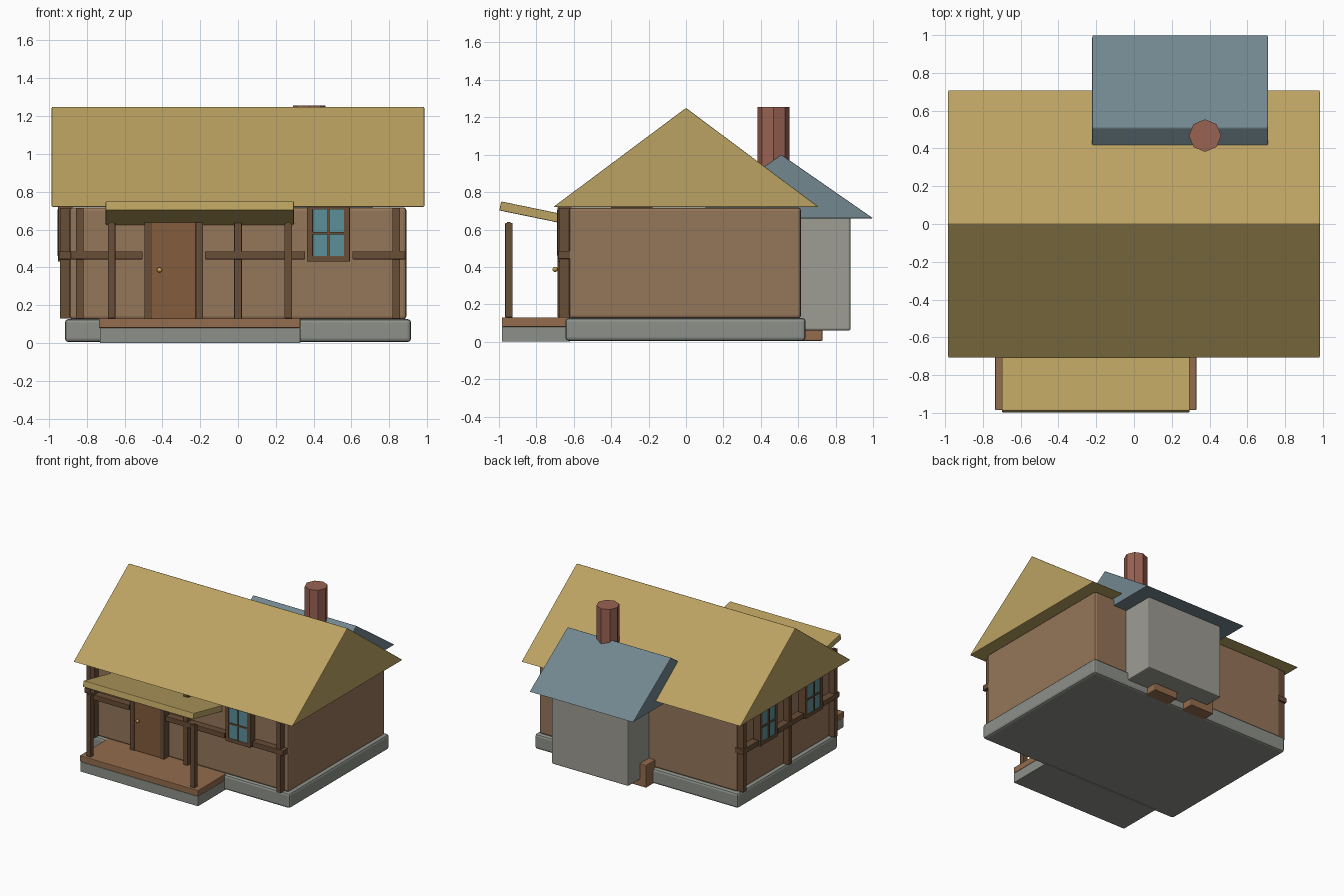
import bpy, math

if "Cube" in bpy.data.objects:
    bpy.data.objects.remove(bpy.data.objects["Cube"])


def material(name, rgb):
    m = bpy.data.materials.new(name)
    m.diffuse_color = (*[(c / 255) ** 2.2 for c in rgb], 1)
    m.use_nodes = True
    m.node_tree.nodes["Principled BSDF"].inputs["Base Color"].default_value = m.diffuse_color
    return m


THATCH = material("thatch", (186, 161, 98))
SLATE = material("slate", (114, 134, 142))
PLASTER = material("plaster", (148, 117, 90))
TIMBER = material("timber", (104, 78, 58))
WOOD = material("wood", (146, 108, 78))
DOOR = material("door_wood", (130, 92, 62))
STONE = material("stone", (140, 144, 136))
RENDER = material("pale_wall", (156, 155, 146))
BRICK = material("brick", (152, 98, 84))
GLASS = material("glass", (92, 142, 152))
BRASS = material("brass", (205, 165, 85))


def make(name, verts, faces, mat, bevel=0):
    me = bpy.data.meshes.new(name)
    me.from_pydata(verts, [], faces)
    me.materials.append(mat)
    ob = bpy.data.objects.new(name, me)
    bpy.context.collection.objects.link(ob)
    if bevel:
        b = ob.modifiers.new("bevel", 'BEVEL')
        b.width, b.segments = bevel, 2
    return ob


def prism(name, profile, x0, x1, mat, bevel=0):
    """Extrude a (y, z) profile, listed counter-clockwise, along x."""
    n = len(profile)
    verts = [(x, y, z) for x in (x0, x1) for y, z in profile]
    faces = [tuple(reversed(range(n))), tuple(range(n, 2 * n))]
    faces += [(i, (i + 1) % n, n + (i + 1) % n, n + i) for i in range(n)]
    return make(name, verts, faces, mat, bevel)


def box(name, x, y, z, mat, bevel=0.004):
    profile = [(y[0], z[0]), (y[1], z[0]), (y[1], z[1]), (y[0], z[1])]
    return prism(name, profile, x[0], x[1], mat, bevel)


def on_wall(side, name, u, z, d, mat, bevel=0.003):
    """Box on the front or left wall: u runs along it, d points outward."""
    if side == "front":
        return box("front_" + name, u, (-0.62 - d[1], -0.62 - d[0]), z, mat, bevel)
    return box("left_" + name, (-0.885 - d[1], -0.885 - d[0]), u, z, mat, bevel)


def post(side, c, z1=0.715, depth=0.056):
    on_wall(side, "post", (c - 0.02, c + 0.02), (0.13, z1), (-0.01, depth), TIMBER)


def rail(side, u0, u1):
    on_wall(side, "rail", (u0, u1), (0.443, 0.485), (-0.01, 0.062), TIMBER)


def window(side, c):
    # surround strips, pane and crossing glazing bars
    for s in (-1, 1):
        a, b = sorted((c + s * 0.082, c + s * 0.113))
        on_wall(side, "window_jamb", (a, b), (0.43, 0.72), (-0.01, 0.066), TIMBER)
    for z in ((0.43, 0.46), (0.705, 0.72)):
        on_wall(side, "window_sill", (c - 0.1, c + 0.1), z, (-0.01, 0.066), TIMBER)
    on_wall(side, "window_pane", (c - 0.085, c + 0.085), (0.455, 0.708), (-0.01, 0.062), GLASS, 0)
    on_wall(side, "window_bar", (c - 0.006, c + 0.006), (0.46, 0.705), (0.05, 0.07), TIMBER, 0)
    on_wall(side, "window_bar", (c - 0.085, c + 0.085), (0.575, 0.587), (0.05, 0.07), TIMBER, 0)


# Main body and thatched roof
box("foundation", (-0.915, 0.915), (-0.645, 0.64), (0.005, 0.127), STONE, 0.018)
box("main_walls", (-0.89, 0.89), (-0.625, 0.615), (0.125, 0.718), PLASTER, 0.016)
prism("main_roof", [(-0.71, 0.72), (0.71, 0.72), (0, 1.25)], -0.985, 0.985, THATCH, 0.005)

# Front timber framing, door and window
for c in (-0.837, 0.0, 0.837):
    post("front", c)
for c in (-0.475, -0.204):
    post("front", c, 0.65, 0.066)
for u0, u1 in ((-0.885, -0.505), (-0.175, 0.355), (0.605, 0.885)):
    rail("front", u0, u1)
on_wall("front", "door_lintel", (-0.495, -0.184), (0.637, 0.675), (-0.01, 0.066), TIMBER)
on_wall("front", "door", (-0.457, -0.222), (0.13, 0.64), (-0.01, 0.06), DOOR)
window("front", 0.478)
bpy.ops.mesh.primitive_uv_sphere_add(segments=10, ring_count=6, radius=0.014,
                                     location=(-0.415, -0.7, 0.387))
knob = bpy.context.object
knob.name = "door_knob"
knob.data.materials.append(BRASS)

# Left side timber framing and windows
for c in (-0.585, 0.0, 0.585):
    post("left", c)
for c in (-0.29, 0.29):
    window("left", c)
for u0, u1 in ((-0.62, -0.415), (-0.165, 0.165), (0.415, 0.62)):
    rail("left", u0, u1)

# Porch: base, deck, posts and tilted roof
box("porch_base", (-0.73, 0.33), (-0.985, -0.62), (0, 0.08), STONE)
box("porch_deck", (-0.735, 0.33), (-0.985, -0.62), (0.08, 0.13), WOOD)
for c in (-0.668, 0.266):
    box("porch_post", (c - 0.02, c + 0.02), (-0.967, -0.927), (0.13, 0.71 - 0.075), TIMBER)
    box("porch_roof_peg", (c - 0.01, c + 0.01), (-0.957, -0.937), (0.63, 0.64), TIMBER, 0)
prism("porch_roof", [(-0.998, 0.702), (-0.61, 0.622), (-0.6, 0.67), (-0.988, 0.75)],
      -0.70, 0.295, THATCH, 0.005)

# Rear extension with slate roof, chimney and low blocks below
box("extension_walls", (-0.097, 0.593), (0.14, 0.88), (0.06, 0.665), RENDER, 0.01)
prism("extension_roof", [(0.02, 0.66), (1.0, 0.66), (0.51, 1.0)], -0.222, 0.71, SLATE, 0.005)
bpy.ops.mesh.primitive_cylinder_add(vertices=8, radius=0.086, depth=0.455,
                                    location=(0.376, 0.468, 1.0275))
chimney = bpy.context.object
chimney.name = "chimney"
chimney.data.materials.append(BRICK)
for c in (-0.045, 0.302):
    box("rear_block", (c - 0.107, c + 0.107), (0.56, 0.73), (0.005, 0.19), WOOD, 0.006)
